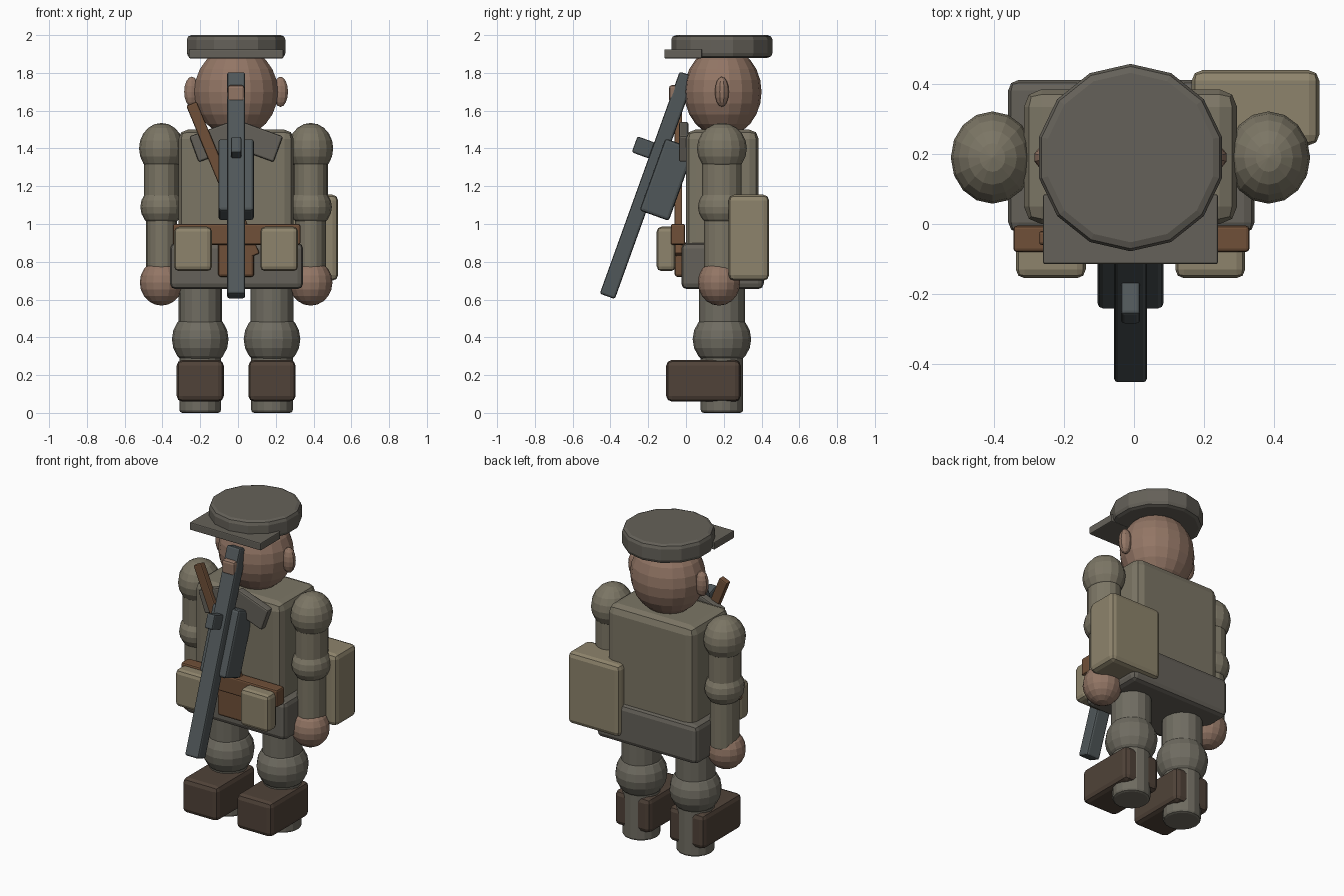
import bpy
from math import radians

cube = bpy.data.objects.get("Cube")
if cube:
    bpy.data.objects.remove(cube, do_unlink=True)

CX, CY = -0.01, 0.19  # body axis


def material(name, rgb):
    mat = bpy.data.materials.new(name)
    mat.use_nodes = True
    mat.diffuse_color = (*rgb, 1)
    bsdf = mat.node_tree.nodes["Principled BSDF"]
    bsdf.inputs["Base Color"].default_value = (*rgb, 1)
    bsdf.inputs["Roughness"].default_value = 0.8
    return mat


SKIN = material("skin", (0.29, 0.18, 0.13))
TUNIC = material("tunic_cloth", (0.20, 0.18, 0.13))
CANVAS = material("canvas", (0.27, 0.23, 0.15))
DARK = material("dark_cloth", (0.13, 0.12, 0.10))
TROUSER = material("trouser_cloth", (0.16, 0.15, 0.12))
BOOT = material("boot_leather", (0.08, 0.055, 0.04))
LEATHER = material("belt_leather", (0.16, 0.08, 0.04))
METAL = material("gun_metal", (0.08, 0.095, 0.10))


def finish(name, mat, bevel=0, segments=2):
    obj = bpy.context.object
    obj.name = name
    obj.data.materials.append(mat)
    bpy.ops.object.transform_apply(location=False, rotation=False, scale=True)
    if bevel:
        mod = obj.modifiers.new("Bevel", "BEVEL")
        mod.width = bevel
        mod.segments = segments
        mod.limit_method = "ANGLE"
        mod.angle_limit = radians(40)
    return obj


def box(name, loc, size, mat, bevel=0.02, rot=(0, 0, 0)):
    bpy.ops.mesh.primitive_cube_add(
        size=1, location=loc, rotation=[radians(a) for a in rot])
    bpy.context.object.scale = size
    return finish(name, mat, bevel)


def span(name, x, y, z, mat, bevel=0.02):
    """Box given by its extent along each axis."""
    ranges = (x, y, z)
    return box(name, [(a + b) / 2 for a, b in ranges],
               [b - a for a, b in ranges], mat, bevel)


def ball(name, loc, radii, mat, segments=16, rings=10):
    bpy.ops.mesh.primitive_uv_sphere_add(
        segments=segments, ring_count=rings, radius=1, location=loc)
    bpy.context.object.scale = radii
    return finish(name, mat)


def tube(name, x, y, z, radii, mat, sides=16, bevel=0.015):
    bpy.ops.mesh.primitive_cylinder_add(
        vertices=sides, radius=1, depth=z[1] - z[0], location=(x, y, sum(z) / 2))
    bpy.context.object.scale = (*radii, 1)
    return finish(name, mat, bevel)


# Head and cap
ball("head", (CX, 0.195, 1.70), (0.225, 0.205, 0.24), SKIN, 18, 12)
box("nose", (CX, -0.045, 1.69), (0.09, 0.09, 0.09), SKIN, 0.015)
tube("cap", CX, CY, (1.88, 2.0), (0.268, 0.268), DARK, 14, 0.025)
span("cap_visor", (-0.26, 0.24), (-0.115, 0.085), (1.877, 1.925), DARK, 0.006)

# Torso and hips
span("torso", (-0.315, 0.295), (0, 0.385), (0.8, 1.5), TUNIC, 0.05)
span("hips", (-0.36, 0.345), (-0.025, 0.412), (0.655, 0.9), DARK, 0.03)

# Mirrored limbs, collar flaps and pouches
for side, s in (("left", 1), ("right", -1)):
    ax = CX + s * 0.395
    ball(side + "_ear", (CX + s * 0.235, CY, 1.70), (0.042, 0.037, 0.08), SKIN, 10, 8)
    ball(side + "_shoulder", (ax, CY, 1.40), (0.119, 0.132, 0.135), TUNIC)
    tube(side + "_upper_arm", ax, CY, (1.08, 1.40), (0.092, 0.105), TUNIC)
    ball(side + "_elbow", (ax, CY, 1.09), (0.112, 0.127, 0.112), TUNIC)
    tube(side + "_forearm", ax, CY, (0.72, 1.09), (0.082, 0.095), TUNIC)
    ball(side + "_hand", (ax, 0.175, 0.69), (0.115, 0.112, 0.122), SKIN)

    lx = CX + s * 0.19
    tube(side + "_thigh", lx, CY, (0.38, 0.75), (0.115, 0.122), TROUSER)
    ball(side + "_knee", (lx, CY, 0.39), (0.15, 0.155, 0.15), TROUSER)
    tube(side + "_shin", lx, CY, (0, 0.39), (0.11, 0.112), TROUSER)
    span(side + "_boot", (lx - 0.125, lx + 0.125), (-0.105, 0.29),
         (0.06, 0.28), BOOT, 0.03)

    box(side + "_collar", (CX + s * 0.115, -0.012, 1.435), (0.23, 0.05, 0.145),
        DARK, 0.01, (0, s * 20, 0))
    box(side + "_pouch", (CX + s * 0.228, -0.105, 0.868), (0.2, 0.1, 0.235),
        CANVAS, 0.025)

# Belt, buckle and shoulder strap
span("belt", (-0.345, 0.33), (-0.08, -0.005), (0.89, 1.0), LEATHER, 0.01)
span("belt_holster", (-0.105, 0.085), (-0.06, 0), (0.72, 0.91), LEATHER, 0.015)
box("shoulder_strap", (-0.08, -0.04, 1.235), (0.06, 0.04, 0.87), LEATHER,
    0.008, (0, -22.5, 0))

# Side pack
span("side_pack", (0.165, 0.53), (0.225, 0.44), (0.70, 1.155), CANVAS, 0.03)

# Rifle slung across the front, leaning forward at the bottom
LEAN = (-19.8, 0, 0)
box("rifle_barrel", (CX, -0.205, 1.205), (0.095, 0.085, 1.25), METAL, 0.012, LEAN)
box("rifle_receiver", (CX, -0.10, 1.235), (0.188, 0.165, 0.405), METAL, 0.015, LEAN)
box("rifle_sight", (CX, -0.225, 1.405), (0.055, 0.1, 0.09), METAL, 0.01, LEAN)
